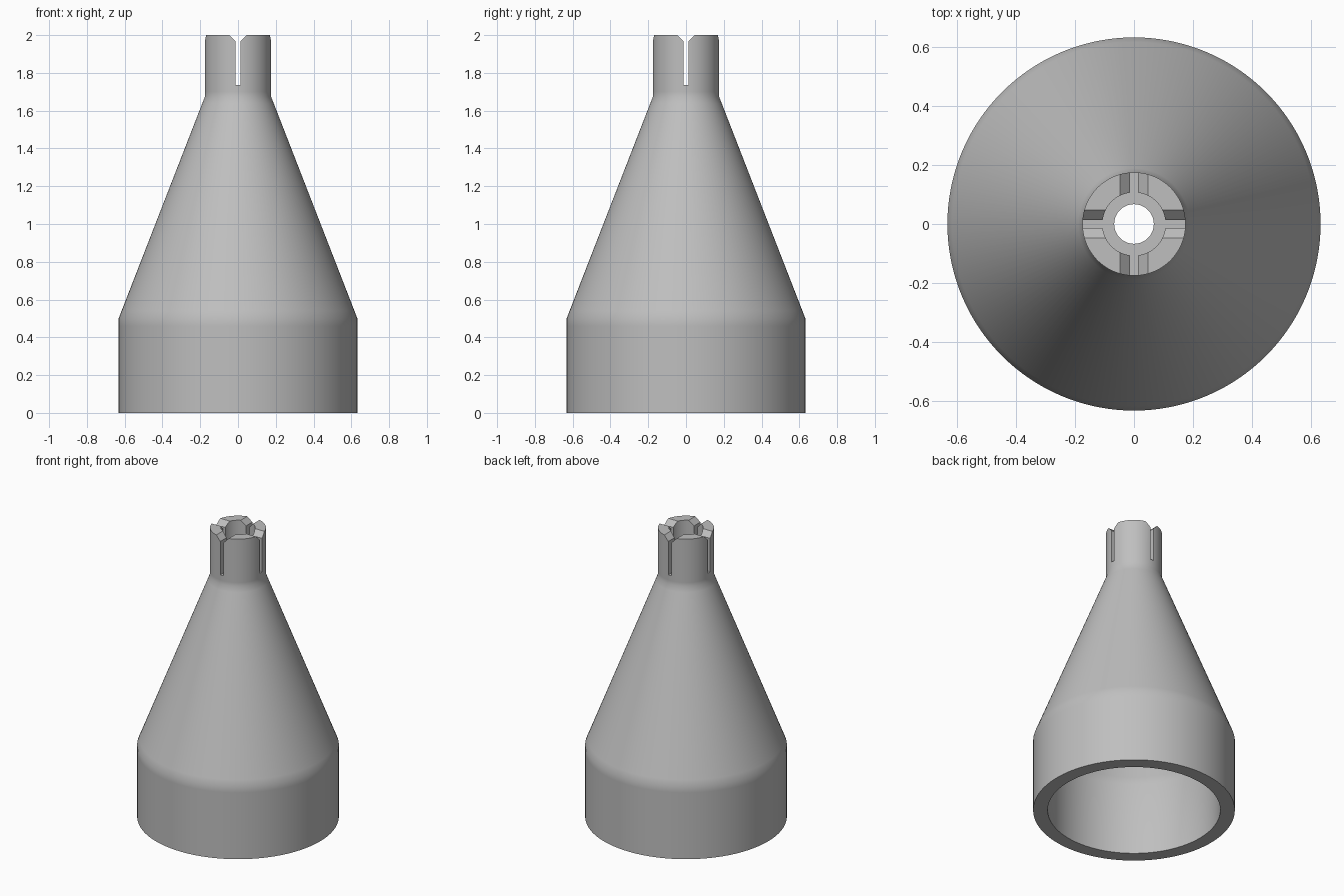
import bpy, bmesh, math

cube = bpy.data.objects.get("Cube")
if cube:
    bpy.data.objects.remove(cube, do_unlink=True)

# Single grey material
grey = bpy.data.materials.new("plain grey")
grey.use_nodes = True
colour = (0.52, 0.52, 0.52, 1)
grey.diffuse_color = colour
grey.node_tree.nodes["Principled BSDF"].inputs["Base Color"].default_value = colour

SEGMENTS = 128
LEDGE = 1.73


def new_object(name, bm):
    bmesh.ops.recalc_face_normals(bm, faces=bm.faces)
    mesh = bpy.data.meshes.new(name)
    bm.to_mesh(mesh)
    bm.free()
    mesh.materials.append(grey)
    obj = bpy.data.objects.new(name, mesh)
    bpy.context.collection.objects.link(obj)
    return obj


def lathe(name, profile):
    """Revolve a closed (radius, height) profile about z."""
    bm = bmesh.new()
    rings = []
    for i in range(SEGMENTS):
        a = math.tau * i / SEGMENTS
        rings.append([bm.verts.new((r * math.cos(a), r * math.sin(a), z))
                      for r, z in profile])
    n = len(profile)
    for i, ring in enumerate(rings):
        following = rings[(i + 1) % SEGMENTS]
        for j in range(n):
            k = (j + 1) % n
            bm.faces.new((ring[j], following[j], following[k], ring[k]))
    return new_object(name, bm)


def slot_cutter(name, turn):
    """Narrow slot with a flared mouth, extruded right across the neck."""
    half = [(0.013, LEDGE + 0.005), (0.013, 1.966), (0.047, 2.0), (0.067, 2.02)]
    outline = half + [(-x, z) for x, z in reversed(half)]
    bm = bmesh.new()
    face = bm.faces.new([bm.verts.new((x, -0.4, z)) for x, z in outline])
    result = bmesh.ops.extrude_face_region(bm, geom=[face])
    moved = [v for v in result["geom"] if isinstance(v, bmesh.types.BMVert)]
    bmesh.ops.translate(bm, verts=moved, vec=(0, 0.8, 0))
    obj = new_object(name, bm)
    obj.rotation_euler.z = turn
    obj.hide_render = True
    obj.hide_set(True)
    return obj


# Hollow funnel: sleeve, cone and neck outside, then bore and hollow inside
profile = [
    (0.632, 0), (0.632, 0.46), (0.632, 0.5), (0.616, 0.541),
    (0.189, 1.639), (0.175, 1.675), (0.175, 1.70), (0.175, 2),
    (0.107, 2), (0.107, LEDGE), (0.067, LEDGE),
    (0.067, 1.675), (0.081, 1.639), (0.525, 0.541), (0.541, 0.5), (0.541, 0),
]
funnel = lathe("slotted_funnel", profile)

# Crossed slots split the neck into four prongs
for name, turn in (("slot_cutter_y", 0), ("slot_cutter_x", math.pi / 2)):
    cut = funnel.modifiers.new(name, "BOOLEAN")
    cut.operation = "DIFFERENCE"
    cut.solver = "EXACT"
    cut.object = slot_cutter(name, turn)

bpy.context.view_layer.objects.active = funnel
funnel.select_set(True)
for modifier in list(funnel.modifiers):
    bpy.ops.object.modifier_apply(modifier=modifier.name)
bpy.ops.object.shade_smooth_by_angle(angle=math.radians(30))

for name in ("slot_cutter_y", "slot_cutter_x"):
    bpy.data.objects.remove(bpy.data.objects[name], do_unlink=True)
